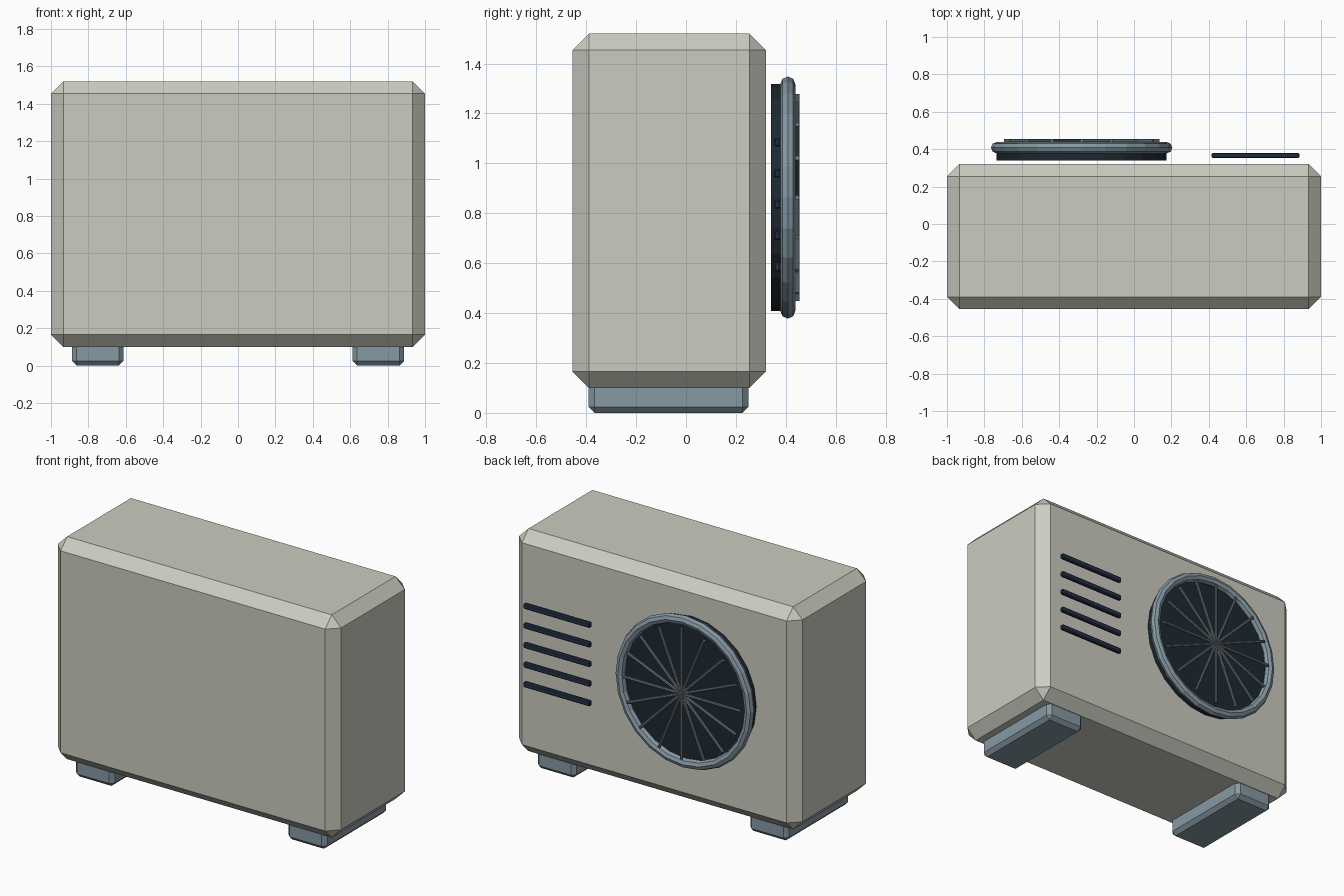
import bpy, math
from mathutils import Matrix

if "Cube" in bpy.data.objects:
    bpy.data.objects.remove(bpy.data.objects["Cube"])


def material(name, r, g, b):
    m = bpy.data.materials.new(name)
    m.diffuse_color = (r, g, b, 1)
    m.use_nodes = True
    m.node_tree.nodes["Principled BSDF"].inputs["Base Color"].default_value = m.diffuse_color
    return m


SHELL = material("shell_beige", 0.60, 0.60, 0.53)
STEEL = material("steel_blue", 0.24, 0.32, 0.37)
WIRE = material("wire_grey", 0.15, 0.19, 0.22)
DARK = material("dark_recess", 0.012, 0.022, 0.03)
SLAT = material("slat_navy", 0.018, 0.03, 0.06)


def finish(name, mat):
    ob = bpy.context.object
    ob.name = name
    ob.data.materials.append(mat)
    return ob


def box(name, lo, hi, bevel, mat):
    """Chamfered box between two corners."""
    bpy.ops.mesh.primitive_cube_add(size=1)
    ob = finish(name, mat)
    size = [b - a for a, b in zip(lo, hi)]
    ob.data.transform(Matrix.Diagonal((*size, 1)))
    ob.location = [(a + b) / 2 for a, b in zip(lo, hi)]
    mod = ob.modifiers.new("chamfer", 'BEVEL')
    mod.width = bevel
    mod.segments = 1
    return ob


# Casing
box("casing", (-1, -0.455, 0.10), (1, 0.32, 1.52), 0.066, SHELL)

# Feet
for side, x in (("left", -0.75), ("right", 0.75)):
    box(side + "_foot", (x - 0.137, -0.39, 0), (x + 0.137, 0.25, 0.13), 0.024, STEEL)

# Fan recess and surrounding ring
FX, FZ, R = -0.28, 0.863, 0.455
quarter = (math.pi / 2, 0, 0)
bpy.ops.mesh.primitive_cylinder_add(vertices=24, radius=R, depth=0.06,
                                    location=(FX, 0.37, FZ), rotation=quarter)
finish("fan_recess", DARK)
bpy.ops.mesh.primitive_torus_add(major_segments=24, minor_segments=8,
                                 major_radius=R, minor_radius=0.03,
                                 location=(FX, 0.408, FZ), rotation=quarter)
finish("fan_ring", STEEL)

# Radial guard wires
for i in range(16):
    a = math.tau * i / 16
    bpy.ops.mesh.primitive_cylinder_add(
        vertices=8, radius=0.01, depth=0.415, rotation=(0, a, 0),
        location=(FX + 0.2075 * math.sin(a), 0.445, FZ + 0.2075 * math.cos(a)))
    finish(f"guard_wire_{i + 1}", WIRE)

# Vent slats
for i in range(5):
    z = 0.585 + 0.125 * i
    box(f"vent_slat_{i + 1}", (0.415, 0.353, z - 0.0175), (0.885, 0.379, z + 0.0175), 0.006, SLAT)
